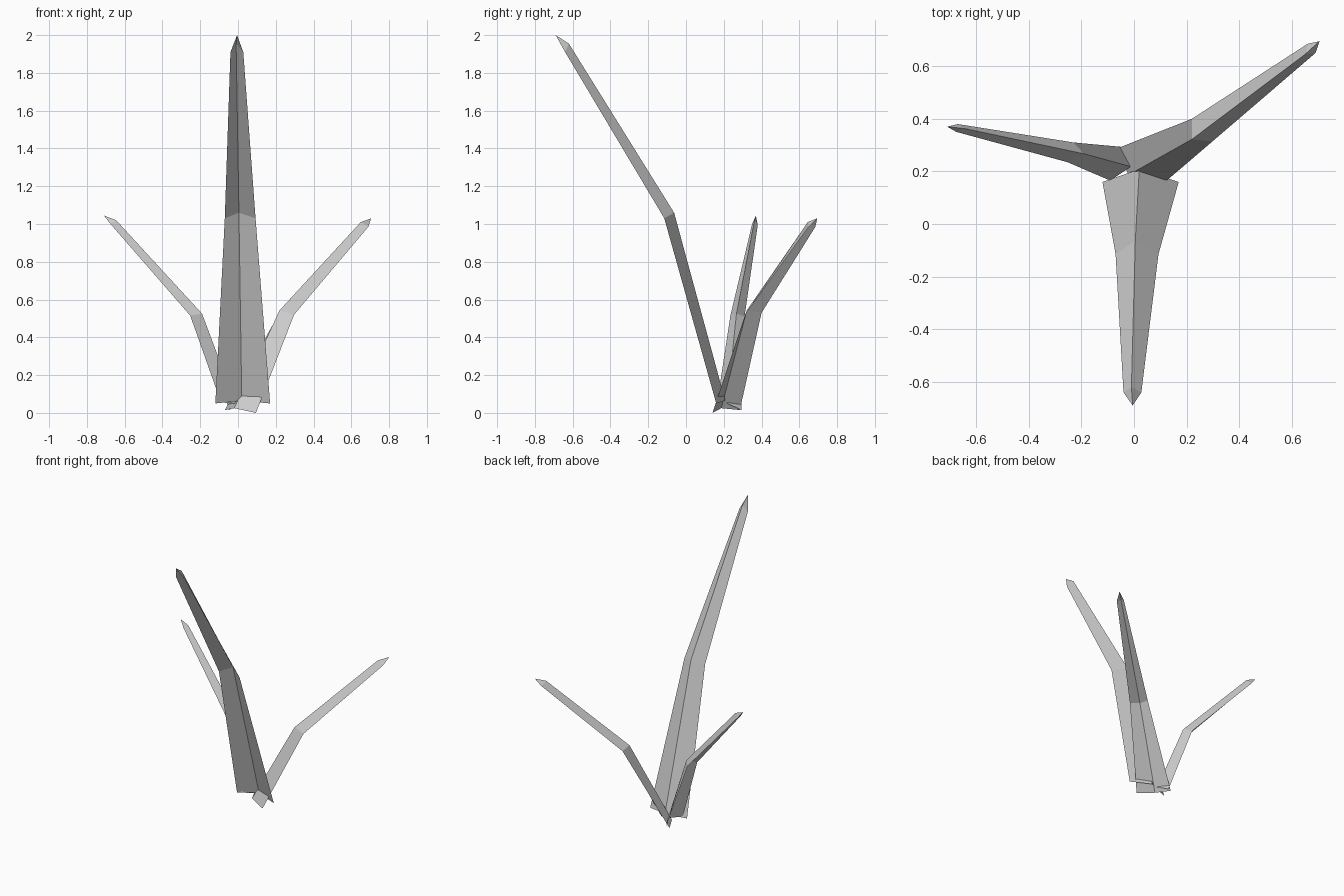
import bpy


def leaf(name, left, crease, right, tip):
    """Folded leaf: three rails from base to shoulder, closing on one tip."""
    verts = [p for row in zip(left, crease, right) for p in row] + [tip]
    n = len(left)
    faces = []
    for i in range(n - 1):
        a, b = 3 * i, 3 * i + 3
        faces += [(a, a + 1, b + 1, b), (a + 1, a + 2, b + 2, b + 1)]
    k, t = 3 * (n - 1), 3 * n
    faces += [(k, k + 1, t), (k + 1, k + 2, t)]
    mesh = bpy.data.meshes.new(name)
    mesh.from_pydata(verts, [], faces)
    obj = bpy.data.objects.new(name, mesh)
    bpy.context.collection.objects.link(obj)
    return obj


# Tall leaf leaning to the front
leaf("tall_leaf",
     [(-0.12, 0.16, 0.05), (-0.07, -0.115, 1.03), (-0.04, -0.64, 1.91)],
     [(0.02, 0.208, 0.065), (0.005, -0.063, 1.06), (-0.01, -0.62, 1.955)],
     [(0.17, 0.16, 0.05), (0.093, -0.115, 1.03), (0.028, -0.64, 1.91)],
     (-0.005, -0.69, 2.0))

# Short leaf leaning to the back right
leaf("right_leaf",
     [(0.095, 0.14, 0.0), (0.297, 0.313, 0.52), (0.69, 0.65, 0.985)],
     [(-0.02, 0.187, 0.025), (0.22, 0.322, 0.543), (0.65, 0.645, 1.01)],
     [(-0.07, 0.285, 0.015), (0.22, 0.4, 0.53), (0.66, 0.685, 0.985)],
     (0.705, 0.695, 1.03))

# Short leaf leaning to the left
leaf("left_leaf",
     [(-0.045, 0.293, 0.015), (-0.23, 0.31, 0.51), (-0.67, 0.38, 0.995)],
     [(-0.012, 0.218, 0.05), (-0.19, 0.267, 0.525), (-0.645, 0.363, 1.02)],
     [(-0.09, 0.165, 0.055), (-0.253, 0.235, 0.515), (-0.675, 0.35, 1.0)],
     (-0.71, 0.37, 1.045))
